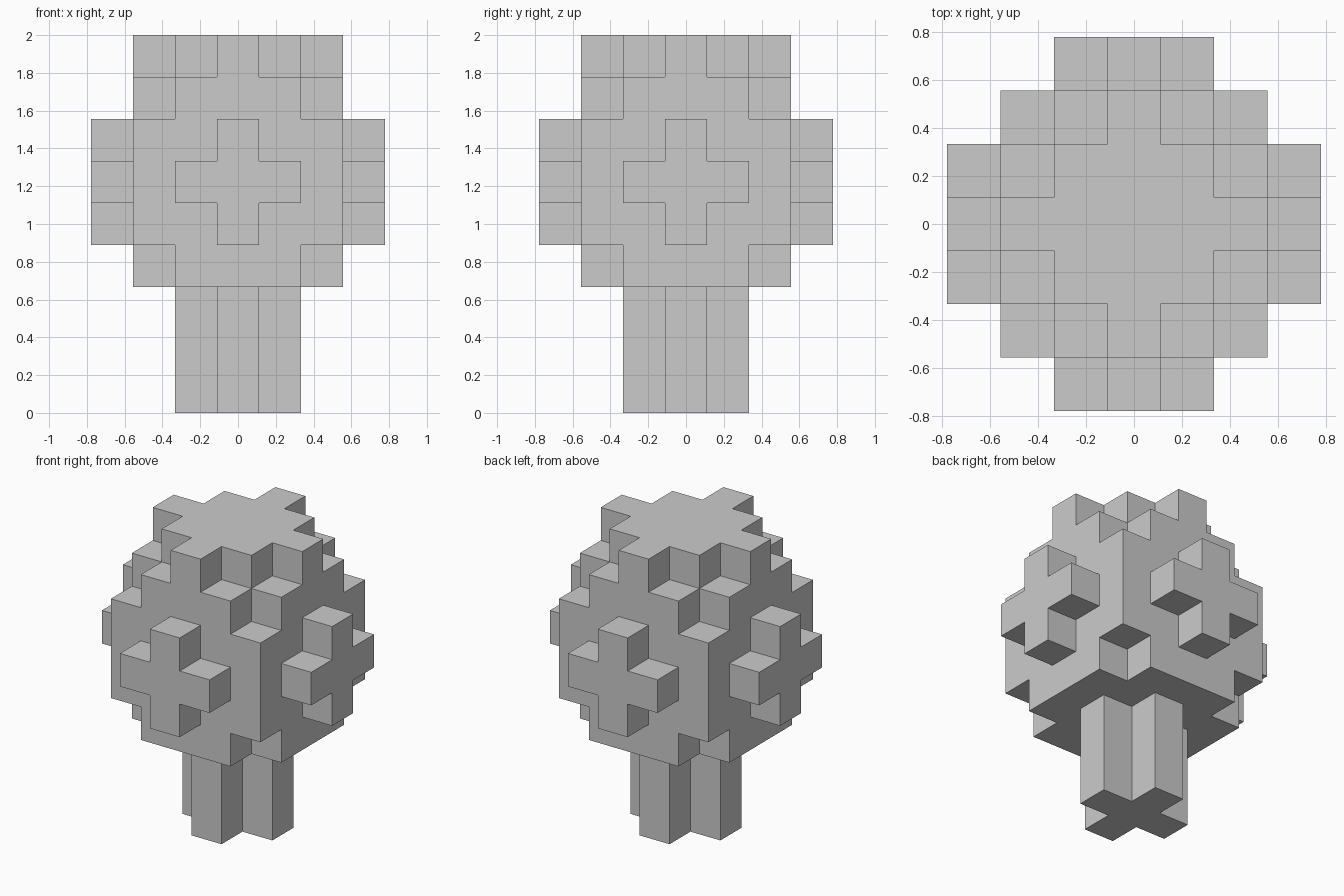
import bpy, bmesh
from mathutils import Vector

if "Cube" in bpy.data.objects:
    bpy.data.objects.remove(bpy.data.objects["Cube"])

U = 2 / 9          # edge length of one cube
R = range(-3, 4)


def layer(z, rule):
    """Cells of one horizontal layer that satisfy rule(|x|, |y|)."""
    return {(x, y, z) for x in R for y in R if rule(abs(x), abs(y))}


def build(name, cells, solid):
    """Skin a set of cube cells, leaving out faces hidden by neighbours."""
    bm = bmesh.new()
    for c in sorted(cells):
        for axis in range(3):
            for s in (-1, 1):
                n = list(c)
                n[axis] += s
                if tuple(n) in solid:
                    continue
                a, b = (axis + 1) % 3, (axis + 2) % 3
                corners = []
                for p, q in ((-1, -1), (1, -1), (1, 1), (-1, 1))[::s]:
                    v = Vector(c) + Vector((0, 0, 0.5))
                    v[axis] += s / 2
                    v[a] += p / 2
                    v[b] += q / 2
                    corners.append(bm.verts.new(v * U))
                bm.faces.new(corners)
    bmesh.ops.remove_doubles(bm, verts=bm.verts[:], dist=0.001)
    mesh = bpy.data.meshes.new(name)
    bm.to_mesh(mesh)
    bm.free()
    bpy.context.collection.objects.link(bpy.data.objects.new(name, mesh))


# Trunk: a plus-shaped column three cubes high
trunk = set()
for z in range(3):
    trunk |= layer(z, lambda x, y: x + y <= 1)

# Crown: 5x5 layers, corners cut at bottom and top, stepped cap
crown = layer(8, lambda x, y: x + y <= 2)
for z in (3, 7):
    crown |= layer(z, lambda x, y: max(x, y) <= 2 and x + y < 4)
for z in (4, 5, 6):
    crown |= layer(z, lambda x, y: max(x, y) <= 2)

# Plus-shaped bumps on the four sides of the crown
for s in (-3, 3):
    for i, k in ((0, 0), (1, 0), (-1, 0), (0, 1), (0, -1)):
        crown |= {(s, i, 5 + k), (i, s, 5 + k)}

build("trunk", trunk, trunk | crown)
build("crown", crown, trunk | crown)
